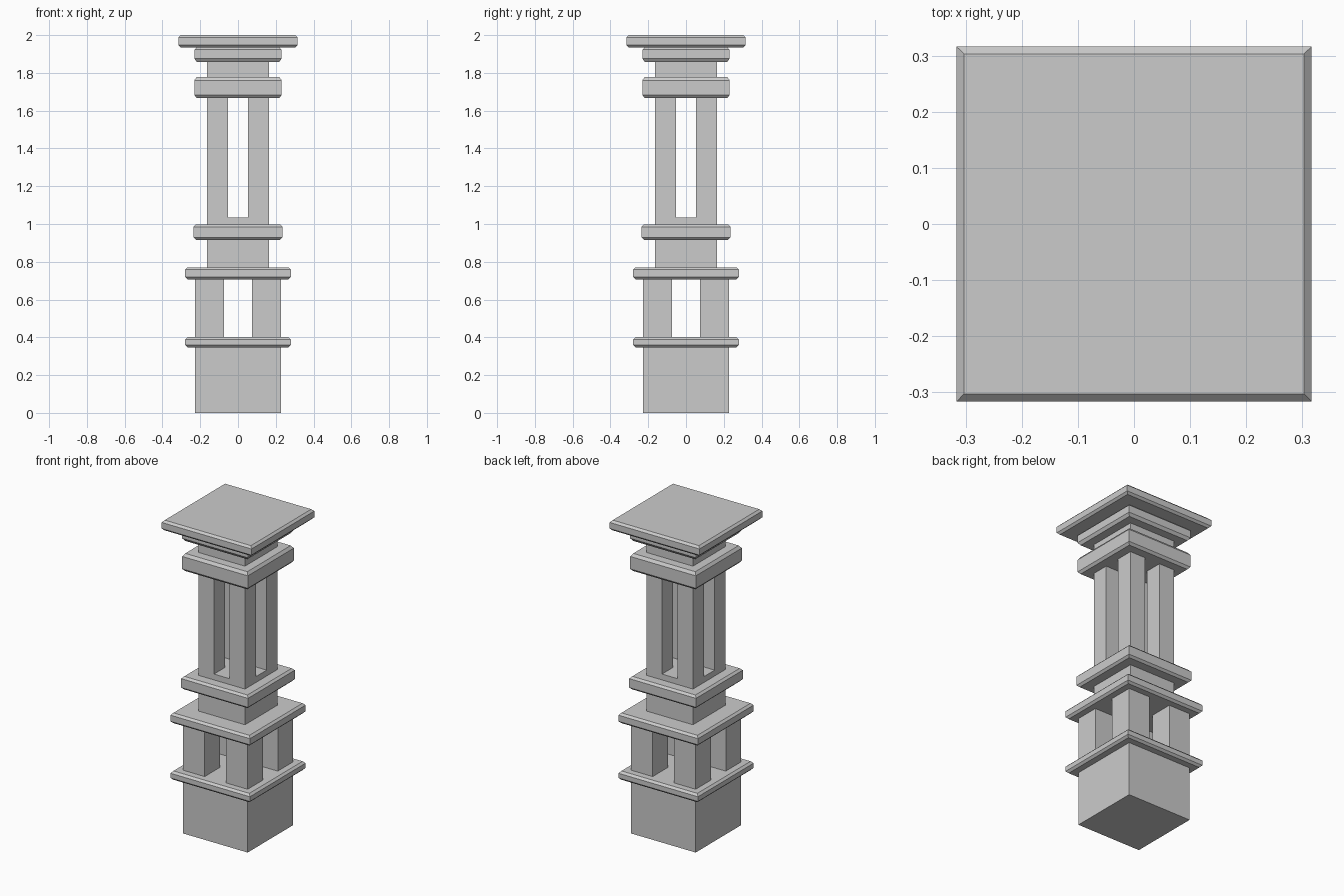
import bpy, bmesh

if "Cube" in bpy.data.objects:
    bpy.data.objects.remove(bpy.data.objects["Cube"])


def stack(name, profile, centres=((0, 0),)):
    """Square solids lofted through (half_width, z) rings, one per centre."""
    bm = bmesh.new()
    for cx, cy in centres:
        rings = [[bm.verts.new((cx + sx * h, cy + sy * h, z))
                  for sx, sy in ((-1, -1), (1, -1), (1, 1), (-1, 1))]
                 for h, z in profile]
        for a, b in zip(rings, rings[1:]):
            for i in range(4):
                j = (i + 1) % 4
                bm.faces.new((a[i], a[j], b[j], b[i]))
        bm.faces.new(rings[0][::-1])
        bm.faces.new(rings[-1])
    mesh = bpy.data.meshes.new(name)
    bm.to_mesh(mesh)
    bm.free()
    obj = bpy.data.objects.new(name, mesh)
    bpy.context.collection.objects.link(obj)
    return obj


def block(name, half, z0, z1):
    return stack(name, [(half, z0), (half, z1)])


def slab(name, half, z0, z1, low=0.013, high=0.013):
    """Square slab with chamfered lower and upper rims."""
    return stack(name, [(half - 0.013, z0), (half, z0 + low),
                        (half, z1 - high), (half - 0.013, z1)])


def posts(name, inner, outer, z0, z1):
    """Four square corner posts."""
    c, h = (inner + outer) / 2, (outer - inner) / 2
    return stack(name, [(h, z0), (h, z1)],
                 [(sx * c, sy * c) for sx in (-1, 1) for sy in (-1, 1)])


# Pedestal with open lower storey
block("base_block", 0.227, 0.0, 0.346)
slab("base_slab", 0.28, 0.346, 0.402)
posts("lower_posts", 0.075, 0.227, 0.402, 0.706)
slab("pedestal_slab", 0.28, 0.706, 0.771)

# Shaft with open upper storey
block("lower_neck", 0.164, 0.771, 0.915)
slab("shaft_slab", 0.235, 0.915, 0.998)
block("shaft_floor", 0.164, 0.998, 1.035)
posts("upper_posts", 0.054, 0.164, 1.035, 1.667)

# Capital
slab("capital_slab", 0.231, 1.667, 1.779, 0.015, 0.018)
block("upper_neck", 0.164, 1.779, 1.858)
slab("cap_support", 0.231, 1.858, 1.935, 0.018, 0.012)
slab("cap_slab", 0.316, 1.935, 2.0)
